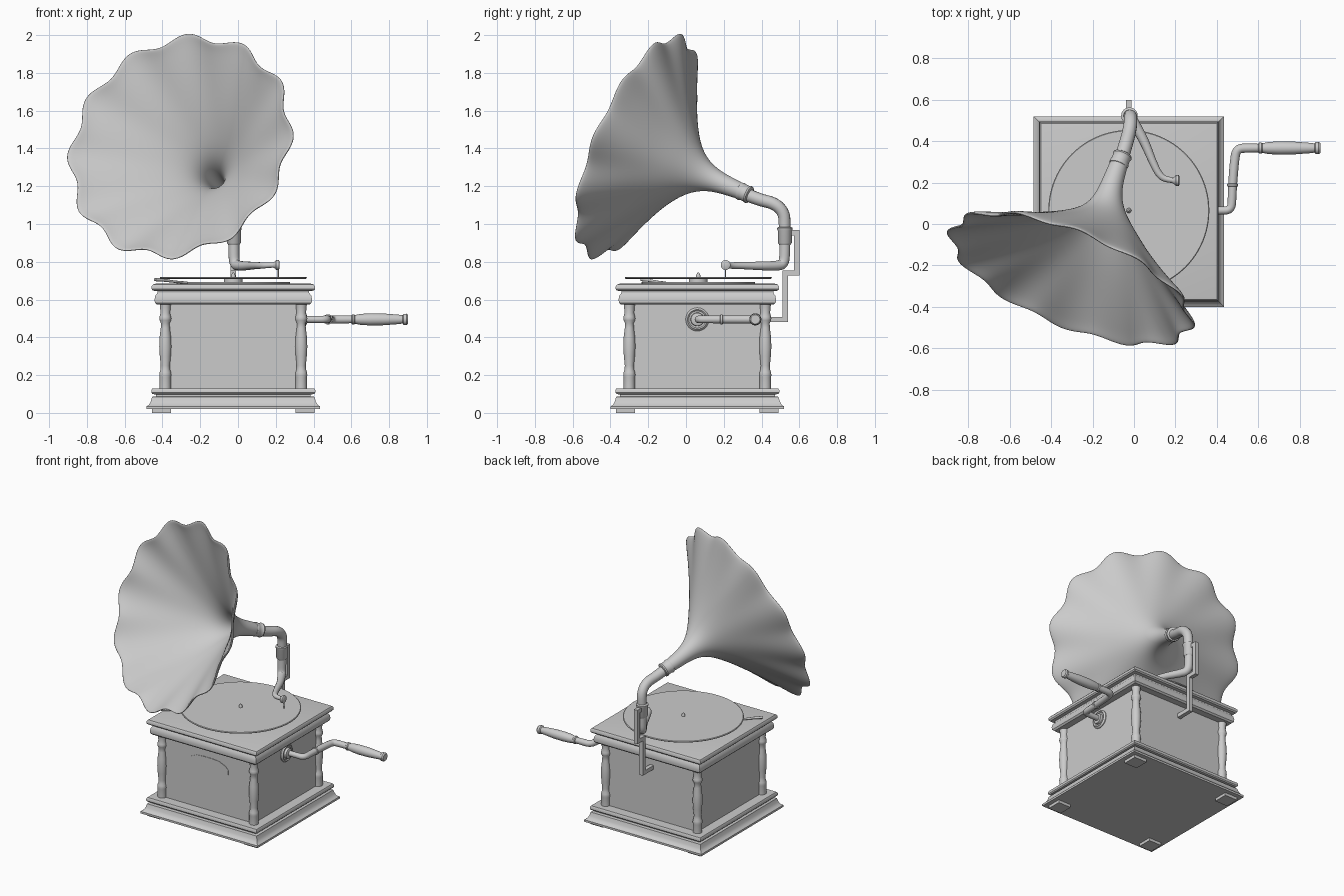
import bpy, math
from mathutils import Vector

if "Cube" in bpy.data.objects:
    bpy.data.objects.remove(bpy.data.objects["Cube"])

CX, CY = -0.025, 0.06          # centre of the cabinet
HALF_PI = math.pi / 2


def mesh_obj(name, verts, faces, angle=35):
    me = bpy.data.meshes.new(name)
    me.from_pydata(verts, [], faces)
    ob = bpy.data.objects.new(name, me)
    bpy.context.collection.objects.link(ob)
    return finish(ob, angle)


def finish(ob, angle=35):
    bpy.ops.object.select_all(action='DESELECT')
    ob.select_set(True)
    bpy.context.view_layer.objects.active = ob
    bpy.ops.object.shade_smooth_by_angle(angle=math.radians(angle))
    return ob


def ring_faces(rings, n):
    return [(k*n+i, k*n+(i+1) % n, (k+1)*n+(i+1) % n, (k+1)*n+i)
            for k in range(rings-1) for i in range(n)]


def square_loft(name, prof):
    """Stack of squares (half width, z) around the cabinet centre."""
    v = [(CX+sx*h, CY+sy*h, z) for h, z in prof
         for sx, sy in ((-1, -1), (1, -1), (1, 1), (-1, 1))]
    f = ring_faces(len(prof), 4)
    m = len(v)
    return mesh_obj(name, v, f + [(3, 2, 1, 0), (m-4, m-3, m-2, m-1)])


def lathe(name, prof, origin, axis=(0, 0, 1), n=32):
    """Profile of (radius, distance along axis), capped at both ends."""
    q = Vector(axis).to_track_quat('Z', 'Y')
    v = [Vector(origin) + q @ Vector((r*math.cos(2*math.pi*i/n), r*math.sin(2*math.pi*i/n), d))
         for r, d in prof for i in range(n)]
    m = len(v)
    f = ring_faces(len(prof), n) + [tuple(range(n))[::-1], tuple(range(m-n, m))]
    return mesh_obj(name, v, f)


def tube(name, pts):
    """Smooth round tube through control points (x, y, z, radius)."""
    cu = bpy.data.curves.new(name, 'CURVE')
    cu.dimensions = '3D'
    cu.bevel_depth, cu.bevel_resolution, cu.use_fill_caps = 1, 5, True
    sp = cu.splines.new('NURBS')
    sp.points.add(len(pts)-1)
    for p, (x, y, z, r) in zip(sp.points, pts):
        p.co, p.radius = (x, y, z, 1), r
    sp.order_u, sp.use_endpoint_u, sp.resolution_u = 3, True, 6
    ob = bpy.data.objects.new(name, cu)
    bpy.context.collection.objects.link(ob)
    bpy.ops.object.select_all(action='DESELECT')
    ob.select_set(True)
    bpy.context.view_layer.objects.active = ob
    bpy.ops.object.convert(target='MESH')
    return finish(bpy.context.object, 50)


def box(name, lo, hi):
    x0, y0, z0 = lo
    x1, y1, z1 = hi
    v = [(x, y, z) for z in (z0, z1) for x, y in ((x0, y0), (x1, y0), (x1, y1), (x0, y1))]
    return mesh_obj(name, v, ring_faces(2, 4) + [(3, 2, 1, 0), (4, 5, 6, 7)])


# Cabinet: base moulding, body, top moulding
square_loft("base_moulding", [(.46, .02), (.46, .034), (.447, .042), (.437, .06), (.43, .085),
            (.41, .088), (.41, .097), (.428, .1), (.434, .107), (.434, .12), (.428, .13), (.36, .13)])
square_loft("cabinet_body", [(.36, .12), (.36, .58)])
square_loft("top_moulding", [(.36, .573), (.405, .573), (.415, .583), (.417, .6), (.413, .62),
            (.402, .635), (.402, .645), (.425, .647), (.432, .655), (.432, .67), (.425, .68), (.41, .684)])

# Corner columns and feet
COLUMN = [(.03, .125), (.03, .19), (.032, .2), (.03, .215), (.025, .23), (.024, .25), (.029, .3),
          (.032, .35), (.03, .4), (.024, .45), (.023, .475), (.03, .49), (.032, .5), (.03, .51),
          (.025, .53), (.028, .56), (.03, .58)]
for sx, nx in ((-1, "left"), (1, "right")):
    for sy, ny in ((-1, "front"), (1, "back")):
        lathe(f"{ny}_{nx}_column", COLUMN, (CX+sx*.36, CY+sy*.36, 0), n=20)
        fx, fy = CX+sx*.38, CY+sy*.38
        box(f"{ny}_{nx}_foot", (fx-.05, fy-.05, 0), (fx+.05, fy+.05, .025))

# Front plaque, thin and scalloped
half = [(.16, .0), (.158, .022), (.135, .042), (.115, .05), (.09, .062), (.03, .067)]
outline = half + [(-x, z) for x, z in half[::-1]]
outline += [(x, -z) for x, z in outline[::-1] if z > 0]
n = len(outline)
verts = [(CX+x, y, .435+z) for y in (CY-.355, CY-.363) for x, z in outline]
mesh_obj("front_plaque", verts, ring_faces(2, n) + [tuple(range(n))[::-1], tuple(range(n, 2*n))])

# Turntable, spindle, brake lever
lathe("turntable_hub", [(.3, .68), (.3, .694), (.05, .694), (.05, .712)], (CX, CY+.005, 0), n=64)
lathe("turntable", [(.385, .71), (.389, .713), (.389, .717), (.385, .72)], (CX, CY+.005, 0), n=96)
lathe("spindle", [(.012, .715), (.012, .728), (.004, .742)], (CX, CY+.005, 0), n=16)
tube("brake_lever", [(-.27, -.11, .69, .006), (-.33, -.15, .693, .006), (-.39, -.2, .703, .008),
                     (-.44, -.235, .706, .009)])

# Crank with escutcheon and turned handle
CZ = .495
lathe("crank_escutcheon", [(.062, 0), (.062, .01), (.052, .02), (.045, .014), (.036, .014),
                           (.034, .03), (.024, .034)], (CX+.355, CY, CZ), (1, 0, 0))
tube("crank_arm", [(.36, .065, CZ, .019), (.41, .065, CZ, .019), (.47, .066, CZ, .02),
                   (.474, .13, CZ, .021), (.476, .18, CZ, .021), (.48, .24, CZ, .022), (.485, .3, CZ, .022),
                   (.495, .365, CZ, .022), (.56, .367, CZ, .022), (.62, .367, CZ, .02)])
lathe("crank_collar", [(.02, 0), (.027, .003), (.027, .013), (.02, .016)], (.476, .18, CZ), (0, 1, 0))
lathe("crank_handle", [(.02, .6), (.027, .605), (.027, .615), (.023, .62), (.029, .65), (.032, .7),
                       (.031, .77), (.025, .85), (.022, .872), (.029, .877), (.03, .892), (.024, .9)],
      (0, .367, CZ), (1, 0, 0))

# Rear bracket holding the tone arm
W = .014
for i, (y0, z0, y1, z1) in enumerate([(.41, .48, .54, .508), (.512, .48, .54, .755),
                                      (.512, .727, .6, .755), (.572, .727, .6, .967),
                                      (.53, .94, .6, .967)]):
    box(f"bracket_part_{i+1}", (CX-W, y0, z0), (CX+W, y1, z1))

# Tone arm: elbow from horn, collar, curved arm and sound box
tube("horn_elbow", [(-.067, .3, 1.165, .035), (-.04, .38, 1.13, .034), (-.017, .47, 1.11, .033),
                    (-.016, .52, 1.06, .032), (-.02, .523, .98, .031), (-.022, .523, .92, .03)])
lathe("elbow_collar", [(.03, .89), (.037, .9), (.037, .965), (.04, .97), (.04, .98), (.031, .985)],
      (-.022, .523, 0))
tube("tone_arm", [(-.022, .523, .93, .03), (-.022, .523, .87, .029), (-.02, .52, .785, .028),
                  (.01, .47, .778, .026), (.05, .4, .778, .023), (.09, .3, .78, .019),
                  (.125, .23, .78, .017), (.165, .212, .782, .014), (.21, .21, .783, .013)])
lathe("sound_box", [(.013, -.025), (.02, -.012), (.026, -.008), (.026, .006), (.02, .01)],
      (.21, .21, .783), (1, 0, 0), n=24)
lathe("needle", [(.003, 0), (.003, .06)], (.213, .21, .715), n=8)

# Scalloped horn: rings along a tilted axis, growing waves toward the rim
throat = Vector((-.065, .31, 1.165))
rim = Vector((-.305, -.265, 1.41))
ax = (rim-throat).normalized()
side = Vector((0, 0, 1)).cross(ax).normalized()
if side.x < 0:
    side.negate()
up = (Vector((0, 0, 1)) - ax*ax.z).normalized()
# (distance, radius, sideways shift of the ring centre)
HORN = [(0, .036, 0), (.1, .042, .004), (.18, .053, .014), (.25, .08, .03), (.31, .125, .045),
        (.37, .188, .05), (.44, .275, .043), (.52, .39, .03), (.6, .515, .013), (.645, .588, .004),
        (.672, .622, 0)]
N = 72
verts = []
for d, r, s in HORN:
    for i in range(N):
        a = 2*math.pi*i/N
        wave = .028*(r/.622)**5*math.cos(12*(a-math.radians(95)))
        verts.append(throat + ax*d + side*(s+(r+wave)*math.cos(a)) + up*((r+wave)*math.sin(a)))
horn = mesh_obj("horn", verts, ring_faces(len(HORN), N), 60)
sol = horn.modifiers.new("thickness", 'SOLIDIFY')
sol.thickness, sol.offset = .014, 0
sub = horn.modifiers.new("smooth", 'SUBSURF')
sub.levels = sub.render_levels = 2
lathe("horn_collar", [(.036, -.035), (.046, -.03), (.048, -.02), (.044, -.01), (.044, .015),
                      (.048, .022), (.046, .03), (.038, .034)], throat, -ax)
